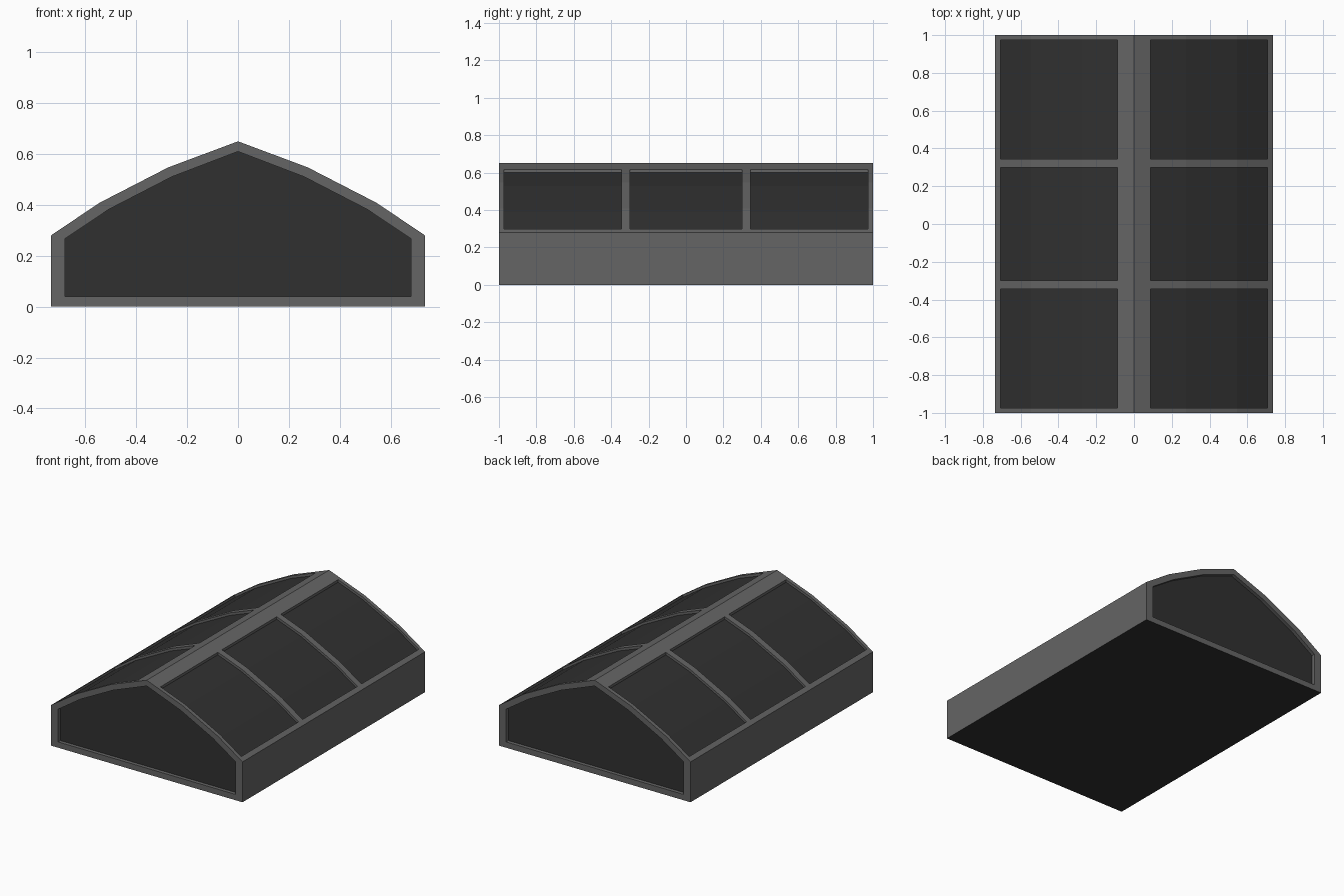
import bpy

if "Cube" in bpy.data.objects:
    bpy.data.objects.remove(bpy.data.objects["Cube"])

RIGHT = [(0.735, 0.28), (0.545, 0.408), (0.275, 0.547), (0.0, 0.65)]      # roof outline
INNER = [(0.68, 0.04), (0.68, 0.267), (0.507, 0.383), (0.259, 0.511), (0.0, 0.61)]
YS = [-1, -0.973, -0.345, -0.30, 0.30, 0.345, 0.973, 1]
DROP, END_DEPTH = 0.018, 0.025


def mirror(pts):
    return pts + [(-x, z) for x, z in reversed(pts[:-1])]


def roof_z(x):
    x = abs(x)
    for (x1, z1), (x0, z0) in zip(RIGHT, RIGHT[1:]):
        if x >= x0:
            return z0 + (z1 - z0) * (x - x0) / (x1 - x0)


def make(name, faces, color):
    verts, index, polys = [], {}, []
    for f in faces:
        poly = []
        for p in f:
            key = tuple(round(c, 5) for c in p)
            if key not in index:
                index[key] = len(verts)
                verts.append(key)
            poly.append(index[key])
        polys.append(poly)
    me = bpy.data.meshes.new(name)
    me.from_pydata(verts, [], polys)
    ob = bpy.data.objects.new(name, me)
    bpy.context.collection.objects.link(ob)
    mat = bpy.data.materials.new(name)
    mat.diffuse_color = (color, color, color, 1)
    mat.use_nodes = True
    mat.node_tree.nodes["Principled BSDF"].inputs["Base Color"].default_value = mat.diffuse_color
    me.materials.append(mat)


roof_frame, roof_panels, wall_frame, end_panels = [], [], [], []

# roof: bars at full height, panes sunk below them with small walls
half = [0.735, 0.706, 0.545, 0.275, 0.087, 0.0]
XS = half + [-x for x in reversed(half[:-1])]
n = len(XS) - 1
pane = lambda i, j: i in (1, 2, 3, 6, 7, 8) and j in (1, 3, 5)


def pt(i, j, d=0):
    return (XS[i], YS[j], roof_z(XS[i]) - d)


for i in range(n):
    for j in range(len(YS) - 1):
        corners = [(i, j), (i, j + 1), (i + 1, j + 1), (i + 1, j)]
        if not pane(i, j):
            roof_frame.append([pt(*c) for c in corners])
            continue
        roof_panels.append([pt(*c, DROP) for c in corners])
        neighbours = [(i - 1, j), (i, j + 1), (i + 1, j), (i, j - 1)]
        for k, nb in enumerate(neighbours):
            if not pane(*nb):
                a, b = corners[k], corners[(k + 1) % 4]
                roof_frame.append([pt(*a), pt(*b), pt(*b, DROP), pt(*a, DROP)])

# end walls: border ring, recess walls and sunk panel
outer = mirror([(0.735, 0)] + RIGHT)
inner = mirror(INNER)
for s in (-1, 1):
    order = (lambda f: f) if s < 0 else (lambda f: f[::-1])
    y, yi = s, s * (1 - END_DEPTH)
    m = len(outer)
    for k in range(m):
        l = (k + 1) % m
        (ax, az), (bx, bz) = outer[k], outer[l]
        (cx, cz), (dx, dz) = inner[k], inner[l]
        wall_frame.append(order([(ax, y, az), (bx, y, bz), (dx, y, dz), (cx, y, cz)]))
        wall_frame.append(order([(cx, y, cz), (dx, y, dz), (dx, yi, dz), (cx, yi, cz)]))
    end_panels.append(order([(x, yi, z) for x, z in inner]))

# long side walls
for s in (-1, 1):
    f = [(s * 0.735, -1, 0), (s * 0.735, 1, 0), (s * 0.735, 1, 0.28), (s * 0.735, -1, 0.28)]
    wall_frame.append(f if s > 0 else f[::-1])

# floor
floor = [[(-0.735, -1, 0), (-0.735, 1, 0), (0.735, 1, 0), (0.735, -1, 0)]]

make("roof_frame", roof_frame, 0.13)
make("roof_panels", roof_panels, 0.03)
make("wall_frame", wall_frame, 0.13)
make("end_panels", end_panels, 0.03)
make("floor", floor, 0.03)
